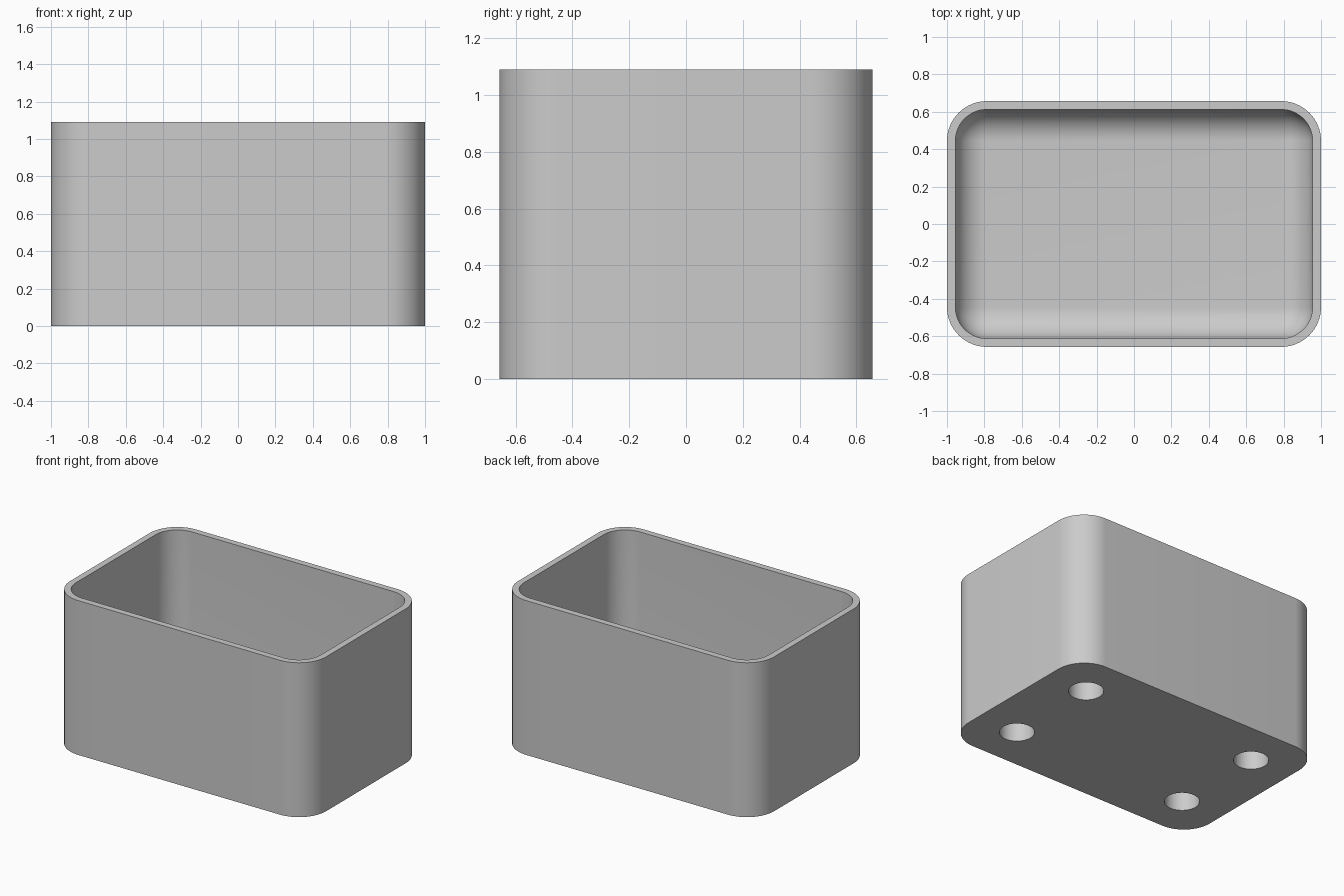
import bpy
import bmesh
from math import sin, cos, pi, radians

HALF_X, HALF_Y, HEIGHT = 1.0, 0.657, 1.09
CORNER, WALL, FLOOR = 0.213, 0.045, 0.18
FILLET = CORNER - WALL
HOLE_X, HOLE_Y, HOLE_R, HOLE_DEPTH = 0.685, 0.342, 0.112, 0.14
STEPS = 16

cube = bpy.data.objects.get("Cube")
if cube:
    bpy.data.objects.remove(cube, do_unlink=True)

grey = bpy.data.materials.new("plain grey")
grey.use_nodes = True
colour = (0.6, 0.6, 0.6, 1)
grey.diffuse_color = colour
grey.node_tree.nodes["Principled BSDF"].inputs["Base Color"].default_value = colour


def ring(bm, inset, z):
    """Rounded rectangle of vertices, offset inwards from the outer wall."""
    radius = max(CORNER - inset, 0)
    cx, cy = HALF_X - CORNER, HALF_Y - CORNER
    verts = []
    for quarter, (sx, sy) in enumerate(((1, 1), (-1, 1), (-1, -1), (1, -1))):
        for i in range(STEPS + 1):
            a = (quarter + i / STEPS) * pi / 2
            verts.append(bm.verts.new((sx * cx + radius * cos(a),
                                       sy * cy + radius * sin(a), z)))
    return verts


# Box: outer wall, rim, inner wall and a rounded join to the floor
profile = [(0, 0), (0, HEIGHT), (WALL, HEIGHT)]
for i in range(STEPS + 1):
    a = i / STEPS * pi / 2
    profile.append((WALL + FILLET * (1 - cos(a)), FLOOR + FILLET * (1 - sin(a))))

bm = bmesh.new()
rings = [ring(bm, inset, z) for inset, z in profile]
for low, high in zip(rings, rings[1:]):
    for i in range(len(low)):
        j = (i + 1) % len(low)
        bm.faces.new((low[i], low[j], high[j], high[i]))
bm.faces.new(rings[0][::-1])
bm.faces.new(rings[-1])
bmesh.ops.remove_doubles(bm, verts=bm.verts, dist=1e-5)
bmesh.ops.recalc_face_normals(bm, faces=bm.faces)
mesh = bpy.data.meshes.new("box")
bm.to_mesh(mesh)
bm.free()
mesh.materials.append(grey)
box = bpy.data.objects.new("box", mesh)
bpy.context.collection.objects.link(box)
bpy.ops.object.select_all(action="DESELECT")

# Four round blind holes in the underside
cutters = []
for sx in (-1, 1):
    for sy in (-1, 1):
        bpy.ops.mesh.primitive_cylinder_add(
            vertices=48, radius=HOLE_R, depth=2 * HOLE_DEPTH,
            location=(sx * HOLE_X, sy * HOLE_Y, 0))
        cutter = bpy.context.object
        cutter.name = "hole_cutter"
        cutter.hide_render = True
        cutter.data.materials.append(grey)
        cutters.append(cutter)
        cut = box.modifiers.new("hole", "BOOLEAN")
        cut.operation = "DIFFERENCE"
        cut.solver = "EXACT"
        cut.object = cutter

bpy.ops.object.select_all(action="DESELECT")
box.select_set(True)
bpy.context.view_layer.objects.active = box
for name in [m.name for m in box.modifiers]:
    bpy.ops.object.modifier_apply(modifier=name)
for cutter in cutters:
    bpy.data.objects.remove(cutter, do_unlink=True)
bpy.ops.object.shade_smooth_by_angle(angle=radians(30))
